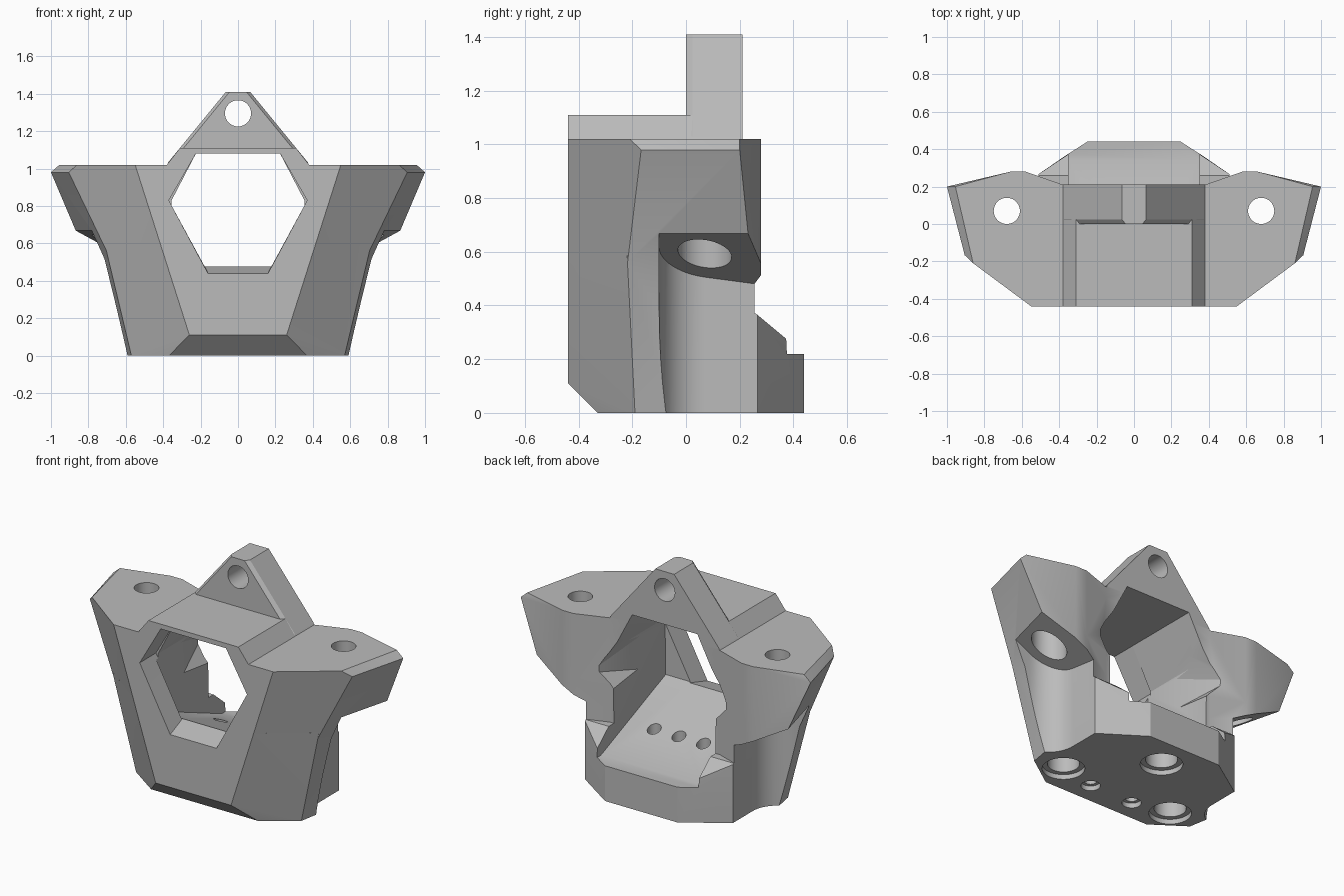
import bpy, bmesh, math

if "Cube" in bpy.data.objects:
    bpy.data.objects.remove(bpy.data.objects["Cube"], do_unlink=True)

grey = bpy.data.materials.new("plain grey")
grey.use_nodes = True
colour = (0.5, 0.5, 0.5, 1)
grey.diffuse_color = colour
grey.node_tree.nodes["Principled BSDF"].inputs["Base Color"].default_value = colour


def hull(name, points, mirror=False):
    """Convex solid; mirror adds the same points at -x."""
    bm = bmesh.new()
    for x, y, z in points:
        bm.verts.new((x, y, z))
        if mirror:
            bm.verts.new((-x, y, z))
    bmesh.ops.convex_hull(bm, input=bm.verts[:])
    loose = [v for v in bm.verts if not v.link_faces]
    bmesh.ops.delete(bm, geom=loose, context='VERTS')
    bmesh.ops.dissolve_limit(bm, angle_limit=0.01, verts=bm.verts[:], edges=bm.edges[:])
    bmesh.ops.recalc_face_normals(bm, faces=bm.faces[:])
    mesh = bpy.data.meshes.new(name)
    bm.to_mesh(mesh)
    bm.free()
    mesh.materials.append(grey)
    obj = bpy.data.objects.new(name, mesh)
    bpy.context.collection.objects.link(obj)
    return obj


def circle(x, y, r):
    return [(x + r * math.cos(i * math.pi / 20), y + r * math.sin(i * math.pi / 20))
            for i in range(40)]


def cylinder(name, x, y, z0, z1, r):
    return hull(name, [(px, py, z) for px, py in circle(x, y, r) for z in (z0, z1)])


def combine(other, operation):
    """Join a part to the body or cut it away."""
    mod = body.modifiers.new(operation, 'BOOLEAN')
    mod.operation = operation
    mod.solver = 'EXACT'
    mod.object = other
    bpy.context.view_layer.objects.active = body
    bpy.ops.object.modifier_apply(modifier=mod.name)
    bpy.data.objects.remove(other, do_unlink=True)


# Central core with the bevelled toe
body = hull("bracket_body", [
    (0.55, -0.44, 1.02), (0.26, -0.44, 0.11), (0.369, -0.33, 0),
    (0.38, 0.21, 0), (0.38, 0.21, 1.02)], True)

# Wings at the top and narrower blocks below them
wing_back = [(x, y, z) for x, y in ((0.66, 0.28), (0.58, 0.28), (0.38, 0.21))
             for z in (0.45, 1.02)]
wing = wing_back + [
    (0.36, -0.44, 1.02), (0.55, -0.44, 1.02), (0.86, -0.21, 1.02), (0.955, 0.2, 1.02),
    (0.905, -0.167, 0.98), (1, 0.2, 0.98),
    (0.36, -0.44, 0.45), (0.368, -0.44, 0.45), (0.65, -0.231, 0.45), (0.775, 0.253, 0.45)]
block = [(x, y, z) for x, y in ((0.58, 0.28), (0.38, 0.21)) for z in (0, 0.6)] + [
    (0.369, -0.33, 0), (0.26, -0.44, 0.11), (0.416, -0.44, 0.6), (0.57, -0.19, 0),
    (0.713, -0.22, 0.6), (0.64, 0.2, 0), (0.788, 0.2, 0.6)]
for side in (1, -1):
    for name, points in (("wing", wing), ("lower_block", block)):
        combine(hull(name, [(side * x, y, z) for x, y, z in points]), 'UNION')

# Rear foot with sloped shoulders
combine(hull("rear_foot", [
    (0.52, 0.1, 0), (0.52, 0.26, 0), (0.25, 0.44, 0), (0.25, 0.44, 0.22),
    (0.37, 0.363, 0.22), (0.52, 0.26, 0.37), (0.52, 0.1, 0.37)], True), 'UNION')

# Roof and upright tab with bevelled front edges
combine(hull("roof", [(x, y, z) for y in (-0.44, 0.21)
                      for x, z in ((0.38, 1.02), (0.38, 0.95), (0.31, 1.11))],
             True), 'UNION')
combine(hull("tab", [(x, y, z) for y, inset in ((0, 0.02), (0.025, 0), (0.21, 0))
                     for x, z in ((0.065 - inset, 1.41), (0.376 - inset, 1.03))],
             True), 'UNION')

# Six-sided window at the front
combine(hull("window", [
    (x, y, z) for y, low_x, low_z in ((-0.5, 0.152, 0.423), (-0.37, 0.17, 0.46),
                                      (-0.28, 0.18, 0.48))
    for x, z in ((0.225, 1.08), (0.37, 0.83), (low_x, low_z))], True), 'DIFFERENCE')

# Inner chamber with a floor that falls to the rear
combine(hull("chamber", [
    (0.35, -0.3, 0.48), (0.35, 0.34, 0.22), (0.35, 0.6, 0.22)]
    + [(x, y, z) for y in (-0.3, 0.6) for x, z in ((0.355, 0.83), (0.225, 1.08))],
    True), 'DIFFERENCE')

# Flare at the rear of the chamber
combine(hull("flare", [
    (0.2, -0.1, 1.07), (0.34, -0.1, 0.83), (0.33, -0.1, 0.6),
    (0.2, 0.3, 1.07), (0.46, 0.3, 0.69), (0.33, 0.3, 0.55)], True), 'DIFFERENCE')


def wing_underside(x, y):
    return 0.67 + 0.53 * (0.97 * (x - 0.83) - 0.25 * (y - 0.07))


# Tool channels and bolt holes under each wing
channel = [(0.68 + 0.17 * math.cos(a), 0.07 + 0.17 * math.sin(a))
           for a in (math.pi * (1 + i / 24) for i in range(13))]
channel += [(1.3, -0.1), (1.3, 0.6), (0.51, 0.6)]
for side in (1, -1):
    combine(hull("channel", [(side * x, y, z) for x, y in channel
                             for z in (-0.1, wing_underside(x, y))]), 'DIFFERENCE')
    combine(cylinder("bolt_recess", side * 0.68, 0.07, 0.3, 0.85, 0.1), 'DIFFERENCE')
    combine(cylinder("bolt_hole", side * 0.68, 0.07, 0.3, 1.2, 0.07), 'DIFFERENCE')

# Hole through the tab
combine(hull("tab_hole", [(x, y, z) for x, z in circle(0, 1.295, 0.07)
                          for y in (-0.1, 0.4)]), 'DIFFERENCE')

# Sockets in the base: wide rim and deeper bore
for x, y in ((0.39, -0.15), (-0.39, -0.15), (0, 0.24)):
    combine(cylinder("socket_rim", x, y, -0.1, 0.03, 0.12), 'DIFFERENCE')
    combine(cylinder("socket_bore", x, y, -0.1, 0.17, 0.09), 'DIFFERENCE')
for x in (0.15, -0.15):
    combine(cylinder("pin_rim", x, -0.2, -0.1, 0.03, 0.055), 'DIFFERENCE')
    combine(cylinder("pin_bore", x, -0.2, -0.1, 0.15, 0.035), 'DIFFERENCE')

# Small holes in the chamber floor
for x in (-0.17, 0, 0.17):
    combine(cylinder("floor_hole", x, 0.07, 0.2, 0.5, 0.04), 'DIFFERENCE')

# Smooth the round walls and keep the flat faces crisp
bpy.ops.object.select_all(action='DESELECT')
body.select_set(True)
bpy.context.view_layer.objects.active = body
bpy.ops.object.shade_smooth_by_angle(angle=math.radians(25))
